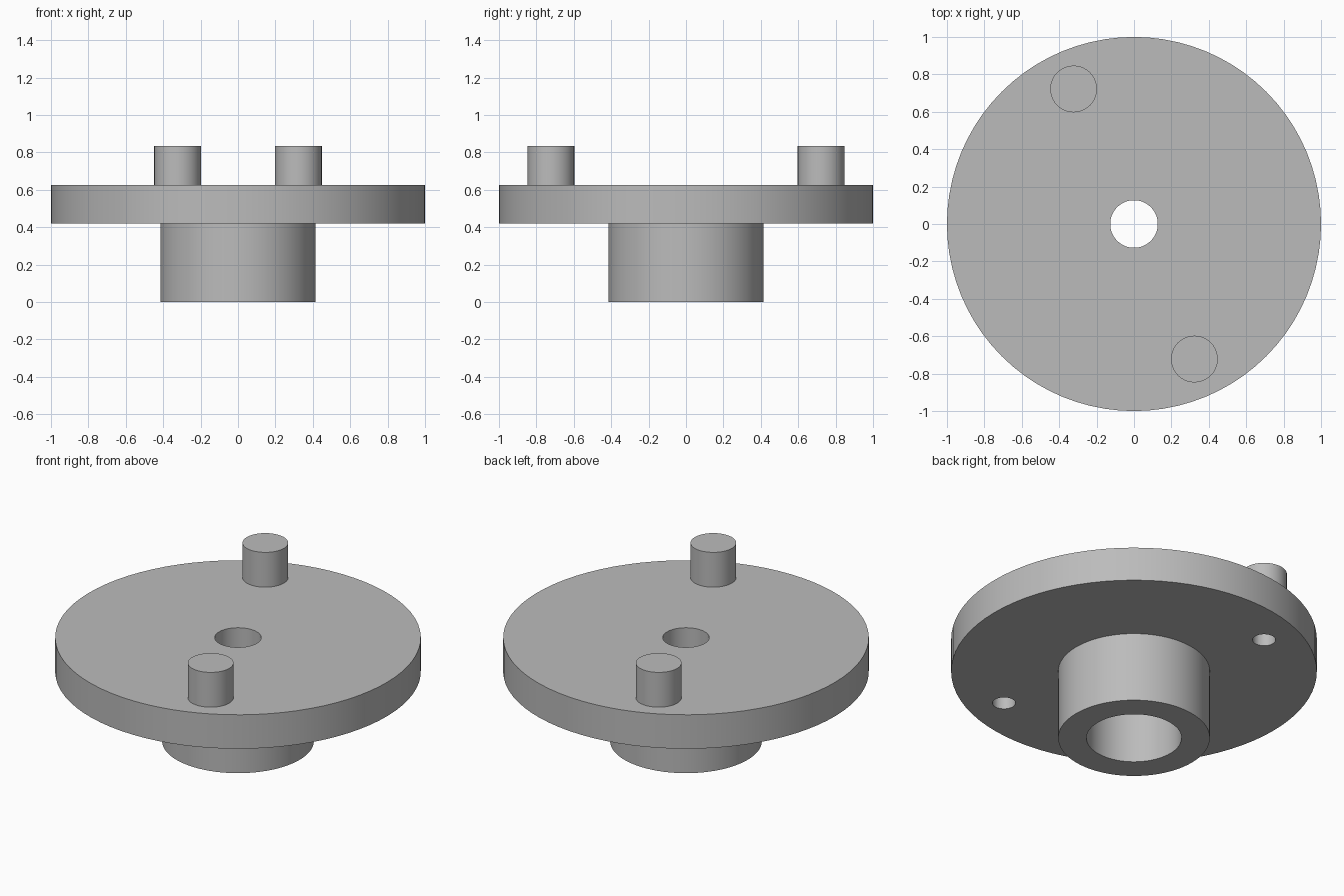
import bpy, bmesh, math
from mathutils import Matrix, Vector

cube = bpy.data.objects.get("Cube")
if cube:
    bpy.data.objects.remove(cube, do_unlink=True)

# Key dimensions
PLATE_BOTTOM, PLATE_TOP, PEG_TOP = 0.42, 0.625, 0.835
HUB_R, BORE_R, SHAFT_R = 0.415, 0.26, 0.127
PEG_R, PEG_HOLE_R = 0.125, 0.063
PEG_POS = Vector((0.323, -0.722, 0))

grey = bpy.data.materials.new("plain grey")
grey.use_nodes = True
colour = (0.5, 0.5, 0.5, 1)
grey.diffuse_color = colour
grey.node_tree.nodes["Principled BSDF"].inputs["Base Color"].default_value = colour


def lathe(name, profile, sides, location=(0, 0, 0)):
    """Revolve a closed (radius, height) outline around the z axis."""
    bm = bmesh.new()
    verts = [bm.verts.new((r, 0, z)) for r, z in profile]
    edges = [bm.edges.new((a, b)) for a, b in zip(verts, verts[1:] + verts[:1])]
    bmesh.ops.spin(bm, geom=verts + edges, cent=(0, 0, 0), axis=(0, 0, 1),
                   angle=math.tau, steps=sides, use_duplicate=False)
    bmesh.ops.remove_doubles(bm, verts=bm.verts, dist=0.0001)
    return finish(name, bm, location)


def cylinder(name, radius, bottom, top, location, sides=40):
    bm = bmesh.new()
    bmesh.ops.create_cone(bm, cap_ends=True, segments=sides, radius1=radius,
                          radius2=radius, depth=top - bottom,
                          matrix=Matrix.Translation((0, 0, (top + bottom) / 2)))
    return finish(name, bm, location)


def finish(name, bm, location):
    bmesh.ops.recalc_face_normals(bm, faces=bm.faces)
    mesh = bpy.data.meshes.new(name)
    bm.to_mesh(mesh)
    bm.free()
    mesh.materials.append(grey)
    obj = bpy.data.objects.new(name, mesh)
    obj.location = location
    bpy.context.collection.objects.link(obj)
    return obj


def smooth(obj):
    bpy.ops.object.select_all(action='DESELECT')
    obj.select_set(True)
    bpy.context.view_layer.objects.active = obj
    bpy.ops.object.shade_smooth_by_angle(angle=math.radians(30))


# Round plate and hub in one piece, with a wide bore below and a shaft hole above
body = lathe("flanged_hub", [
    (BORE_R, 0), (HUB_R, 0), (HUB_R, PLATE_BOTTOM), (1, PLATE_BOTTOM),
    (1, PLATE_TOP), (SHAFT_R, PLATE_TOP), (SHAFT_R, PLATE_BOTTOM),
    (BORE_R, PLATE_BOTTOM)], 80)

for side, sign in (("front", 1), ("back", -1)):
    # Solid drive peg on top of the plate
    smooth(cylinder(side + "_peg", PEG_R, PLATE_TOP, PEG_TOP, PEG_POS * sign))

    # Small hole through the plate beneath the peg
    cutter = cylinder(side + "_hole_cutter", PEG_HOLE_R, PLATE_BOTTOM - 0.1,
                      PLATE_TOP + 0.1, PEG_POS * sign, 32)
    cutter.hide_render = True
    cutter.hide_set(True)
    cut = body.modifiers.new(side + "_hole", 'BOOLEAN')
    cut.operation = 'DIFFERENCE'
    cut.solver = 'EXACT'
    cut.object = cutter

# Bake the holes so that the shading angle applies to their rims too
bpy.context.view_layer.objects.active = body
body.select_set(True)
for cut in list(body.modifiers):
    bpy.ops.object.modifier_apply(modifier=cut.name)
for obj in [o for o in bpy.data.objects if o.name.endswith("_cutter")]:
    bpy.data.objects.remove(obj, do_unlink=True)
smooth(body)
